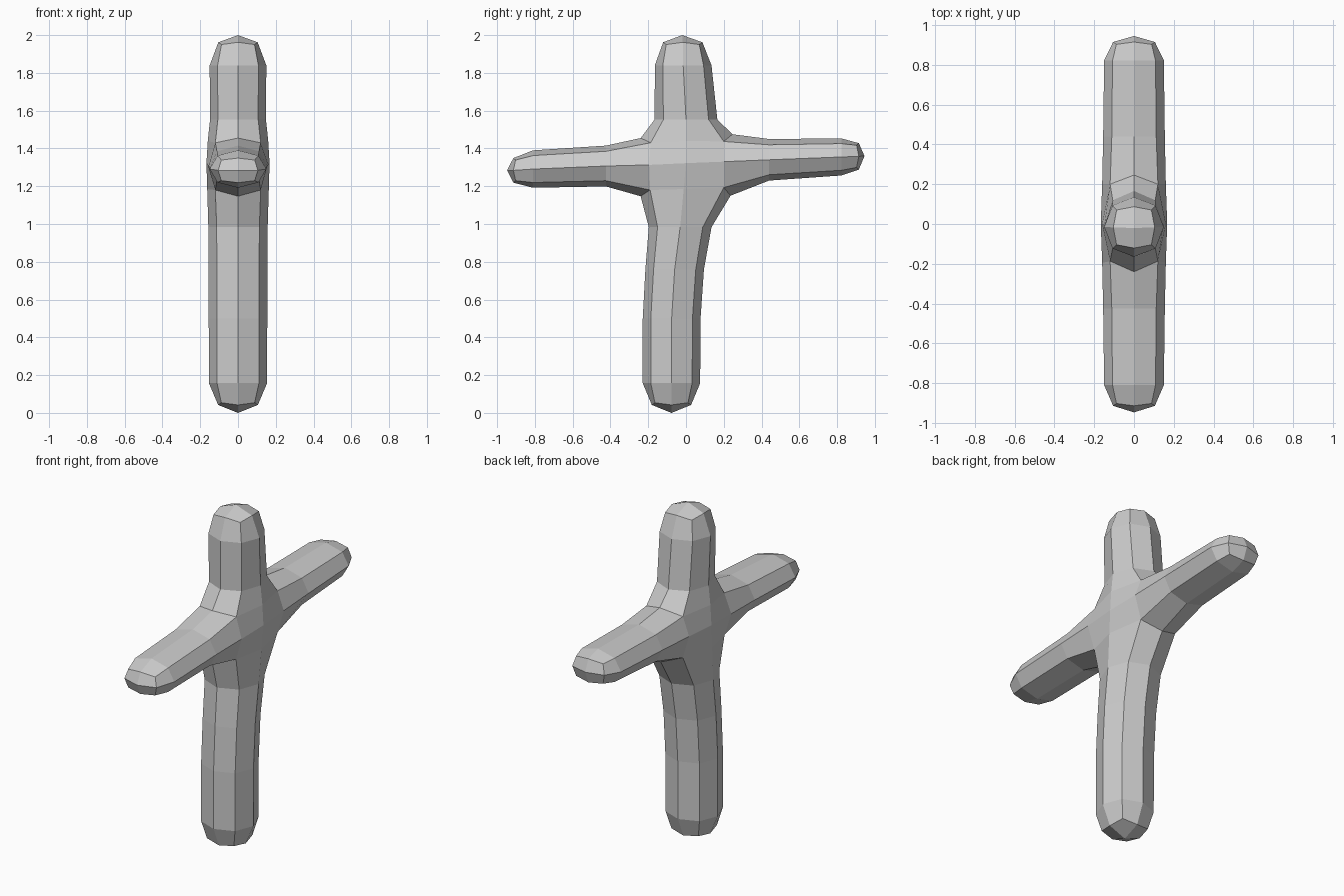
import bpy, bmesh

if "Cube" in bpy.data.objects:
    bpy.data.objects.remove(bpy.data.objects["Cube"])

bm = bmesh.new()


def vert(x, y, z):
    return bm.verts.new((x, y, z))


# Crotches where two limbs meet: (middle y, z), (corner y, z)
def crotch(mid, corner):
    return (vert(0, *mid), vert(0.12, *corner), vert(-0.12, *corner))


up_right = crotch((0.246, 1.475), (0.20, 1.437))
up_left = crotch((-0.24, 1.455), (-0.187, 1.43))
low_left = crotch((-0.24, 1.147), (-0.19, 1.18))
low_right = crotch((0.236, 1.15), (0.20, 1.193))


# Points in the middle of the hub sides, on +x and -x
def pair(x, y, z):
    return (vert(x, y, z), vert(-x, y, z))


top = pair(0.16, 0.0, 1.44)
bottom = pair(0.163, -0.012, 1.185)
right = pair(0.16, 0.2, 1.33)
left = pair(0.16, -0.195, 1.313)
centre = pair(0.167, 0.0, 1.322)

# Hub: four quads on each side
hub_loop = [(top, up_right, right), (right, low_right, bottom),
            (bottom, low_left, left), (left, up_left, top)]
for s in (0, 1):
    for a, c, b in hub_loop:
        bm.faces.new((centre[s], a[s], c[1 + s], b[s]))


def ring(y, z, half, xw, across, k=0.72, back=(0, 0)):
    """Eight-sided section; even points are side middles, odd ones corners."""
    def p(x, t, b):
        return vert(x, y + across[0] * t + back[0] * b,
                    z + across[1] * t + back[1] * b)
    xk, hk = xw * k, half * k
    return [p(0, -half, 0), p(xk, -hk, 1), p(xw, 0, 0), p(xk, hk, 1),
            p(0, half, 0), p(-xk, hk, 1), p(-xw, 0, 0), p(-xk, -hk, 1)]


def limb(a, b, mid, across, sections, tip, pole, back):
    """Limb from the hub through its sections to a blunt four-quad tip."""
    rings = [[a[0], a[1], mid[0], b[1], b[0], b[2], mid[1], a[2]]]
    rings += [ring(*s, across) for s in sections]
    rings.append(ring(*tip, across, 0.84, back))
    for r, q in zip(rings, rings[1:]):
        for i in range(8):
            j = (i + 1) % 8
            bm.faces.new((r[i], r[j], q[j], q[i]))
    end, e = vert(0, *pole), rings[-1]
    for i in (0, 2, 4, 6):
        bm.faces.new((end, e[i], e[i + 1], e[(i + 2) % 8]))


Y, Z = (1, 0), (0, 1)
# Upper post
limb(up_left, up_right, top, Y,
     [(0.0, 1.553, 0.166, 0.148), (-0.015, 1.84, 0.15, 0.15)],
     (-0.017, 1.962, 0.104, 0.104), (-0.02, 2.0), (0, -0.012))
# Lower post
limb(low_left, low_right, bottom, Y,
     [(-0.031, 0.983, 0.166, 0.157), (-0.06, 0.76, 0.155, 0.155),
      (-0.076, 0.5, 0.153, 0.155), (-0.077, 0.157, 0.152, 0.154)],
     (-0.077, 0.042, 0.104, 0.105), (-0.077, 0.0), (0, 0.012))
# Arm towards +y
limb(low_right, up_right, right, Z,
     [(0.44, 1.34, 0.11, 0.155), (0.823, 1.355, 0.098, 0.15)],
     (0.915, 1.358, 0.07, 0.105), (0.945, 1.36), (-0.012, 0))
# Arm towards -y
limb(low_left, up_left, left, Z,
     [(-0.424, 1.307, 0.108, 0.155), (-0.81, 1.291, 0.099, 0.15)],
     (-0.914, 1.284, 0.065, 0.105), (-0.947, 1.284), (0.012, 0))

bmesh.ops.recalc_face_normals(bm, faces=bm.faces)
mesh = bpy.data.meshes.new("cross_body")
bm.to_mesh(mesh)
bm.free()
obj = bpy.data.objects.new("cross_body", mesh)
bpy.context.collection.objects.link(obj)
